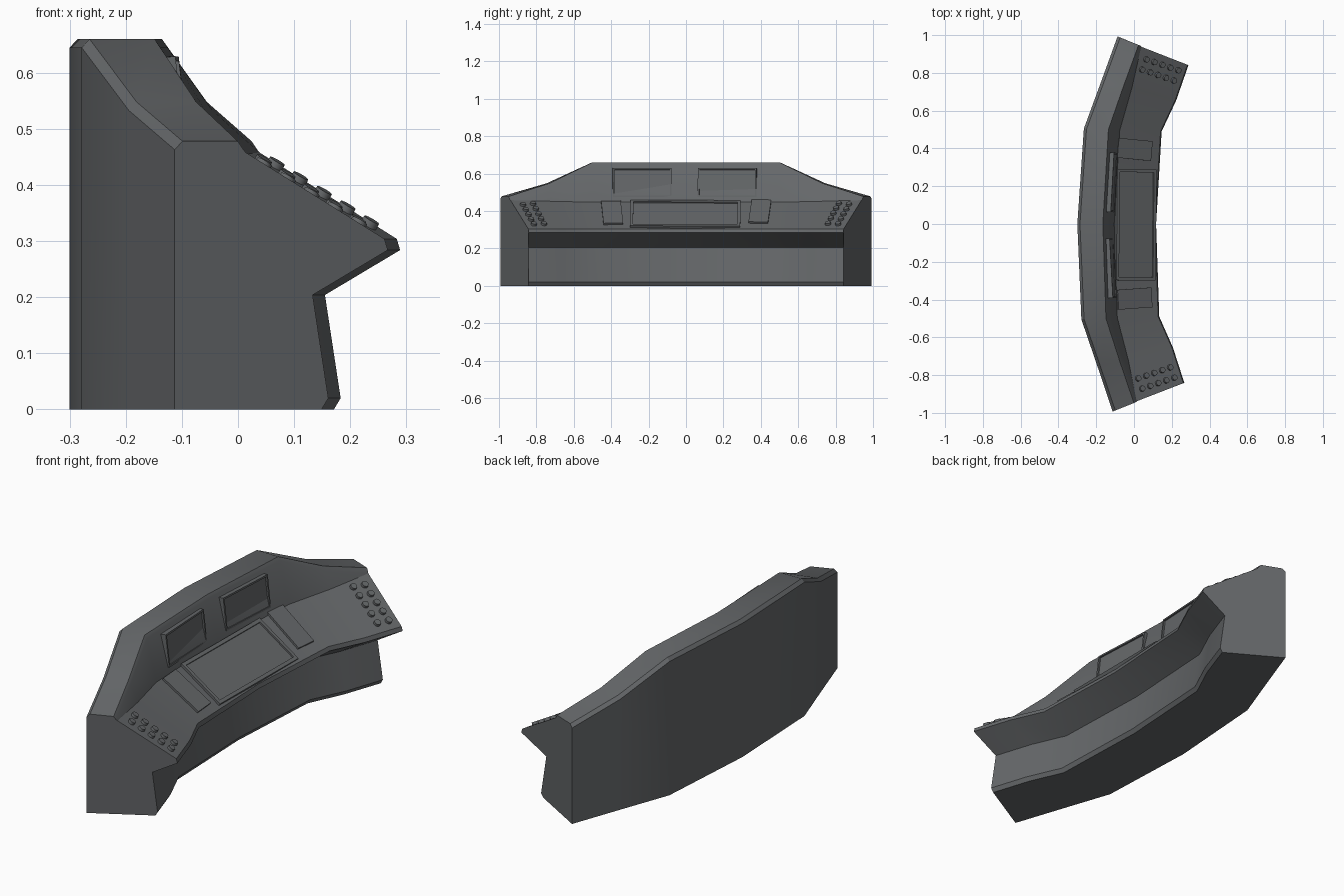
import bpy, bmesh, math
from mathutils import Vector, Matrix
from mathutils.bvhtree import BVHTree

if "Cube" in bpy.data.objects:
    bpy.data.objects.remove(bpy.data.objects["Cube"])

grey = bpy.data.materials.new("dark grey")
grey.use_nodes = True
COL = (0.13, 0.137, 0.143, 1)
grey.diffuse_color = COL
grey.node_tree.nodes["Principled BSDF"].inputs["Base Color"].default_value = COL

SKEW = 0.013  # slight turn of the whole desk in plan


def finish(bm, name, smooth=True):
    bmesh.ops.recalc_face_normals(bm, faces=bm.faces)
    me = bpy.data.meshes.new(name)
    bm.to_mesh(me)
    bm.free()
    me.materials.append(grey)
    ob = bpy.data.objects.new(name, me)
    bpy.context.collection.objects.link(ob)
    if smooth:
        bpy.ops.object.select_all(action="DESELECT")
        ob.select_set(True)
        bpy.context.view_layer.objects.active = ob
        bpy.ops.object.shade_smooth_by_angle(angle=math.radians(25))
    return ob


# Console body: one cross-section per station, bridged from end to end
# station: back x, back y, top z, inner rim x, inner rim y, desk x, desk z, lip x, lip y
MID = (-0.30, 0, 0.66, -0.165, 0, -0.105, 0.447, 0.117, 0)
HALF = (-0.272, 0.505, 0.66, -0.142, 0.50, -0.082, 0.447, 0.14, 0.49)
QUARTER = (-0.185, 0.75, 0.548, -0.065, 0.73, -0.02, 0.452, 0.215, 0.655)
END = (-0.10, 0.993, 0.478, 0.012, 0.948, 0.026, 0.458, 0.278, 0.843)


def section(st, side):
    bx, by, tz, ix, iy, dx, dz, lx, ly = st
    pts = [(bx, by, 0), (bx, by, tz - 0.015), (bx + 0.014, by - by * 0.006, tz),
           (ix, iy, tz), (ix + 0.01, iy * 0.995, tz - 0.015), (dx, iy * 0.99, dz),
           (lx - 0.006, ly, 0.304), (lx, ly, 0.284),
           (lx - 0.134, ly, 0.204), (lx - 0.106, ly, 0.02), (lx - 0.118, ly, 0)]
    return [(x + SKEW * y * side, y * side, z) for x, y, z in pts]


bm = bmesh.new()
rings = []
for st, side in [(END, -1), (QUARTER, -1), (HALF, -1), (MID, 1),
                 (HALF, 1), (QUARTER, 1), (END, 1)]:
    rings.append([bm.verts.new(p) for p in section(st, side)])
n = len(rings[0])
for a, b in zip(rings, rings[1:]):
    for i in range(n):
        j = (i + 1) % n
        bm.faces.new((a[i], a[j], b[j], b[i]))
for ring in (rings[0], rings[-1]):
    bm.faces.new(ring)
bm.normal_update()
bmesh.ops.recalc_face_normals(bm, faces=bm.faces)
tree = BVHTree.FromBMesh(bm)
finish(bm, "console_body")


def on_desk(x, y):
    """Point and normal of the body surface straight below (x, y)."""
    loc, nor, _, _ = tree.ray_cast(Vector((x, y, 2)), Vector((0, 0, -1)))
    return loc, (nor if nor.z > 0 else -nor)


def panel(name, centre, along, normal, width, height, depth, rim=0, sink=0.008):
    """Flat box on a surface, with an optional raised rim round its face."""
    normal = normal.normalized()
    along = (along - normal * along.dot(normal)).normalized()
    up = normal.cross(along)
    frame = Matrix((along, up, normal)).transposed().to_4x4()
    frame.translation = centre
    bm = bmesh.new()
    bmesh.ops.create_cube(bm, size=1)
    bmesh.ops.scale(bm, vec=(width, height, depth), verts=bm.verts)
    if rim:
        top = max(bm.faces, key=lambda f: f.calc_center_median().z)
        bmesh.ops.inset_region(bm, faces=[top], thickness=rim)
        walls = bmesh.ops.extrude_discrete_faces(bm, faces=[top])
        bmesh.ops.translate(bm, vec=(0, 0, -sink), verts=walls["faces"][0].verts)
    bmesh.ops.transform(bm, matrix=frame, verts=bm.verts)
    return finish(bm, name, smooth=False)


# Large screen in the middle of the desk
loc, nor = on_desk(0.004, 0.01)
nor.y = 0
panel("desk_screen", loc + Vector((0, -0.014, 0)), Vector((SKEW, 1, 0)), nor,
      0.59, 0.25, 0.034, rim=0.024)

for side, label in ((1, "left"), (-1, "right")):
    lean = Vector((SKEW + side * 0.055, 1, 0))

    # Side plates on the desk
    loc, nor = on_desk(0.0, side * 0.395)
    panel(label + "_desk_plate", loc, lean + Vector((side * 0.03, 0, 0)), nor,
          0.105, 0.215, 0.02)

    # Upright screens on the raised wall
    centre = Vector((-0.128 + SKEW * side * 0.23, side * 0.228 - 0.007, 0.55))
    panel(label + "_wall_screen", centre, lean, Vector((1, -side * 0.055, 0.12)),
          0.315, 0.155, 0.04, rim=0.012)

    # Two rows of five round buttons at each end
    bm = bmesh.new()
    for row_x, row_y in ((0.053, 0.872), (0.031, 0.818)):
        for i in range(5):
            y = side * (row_y - i * 0.0145)
            loc, nor = on_desk(row_x + i * 0.0422 + SKEW * y, y)
            turn = nor.to_track_quat("Z", "Y").to_matrix().to_4x4()
            bmesh.ops.create_cone(bm, cap_ends=True, segments=16, radius1=0.017,
                                  radius2=0.015, depth=0.024,
                                  matrix=Matrix.Translation(loc) @ turn)
    finish(bm, label + "_buttons")
